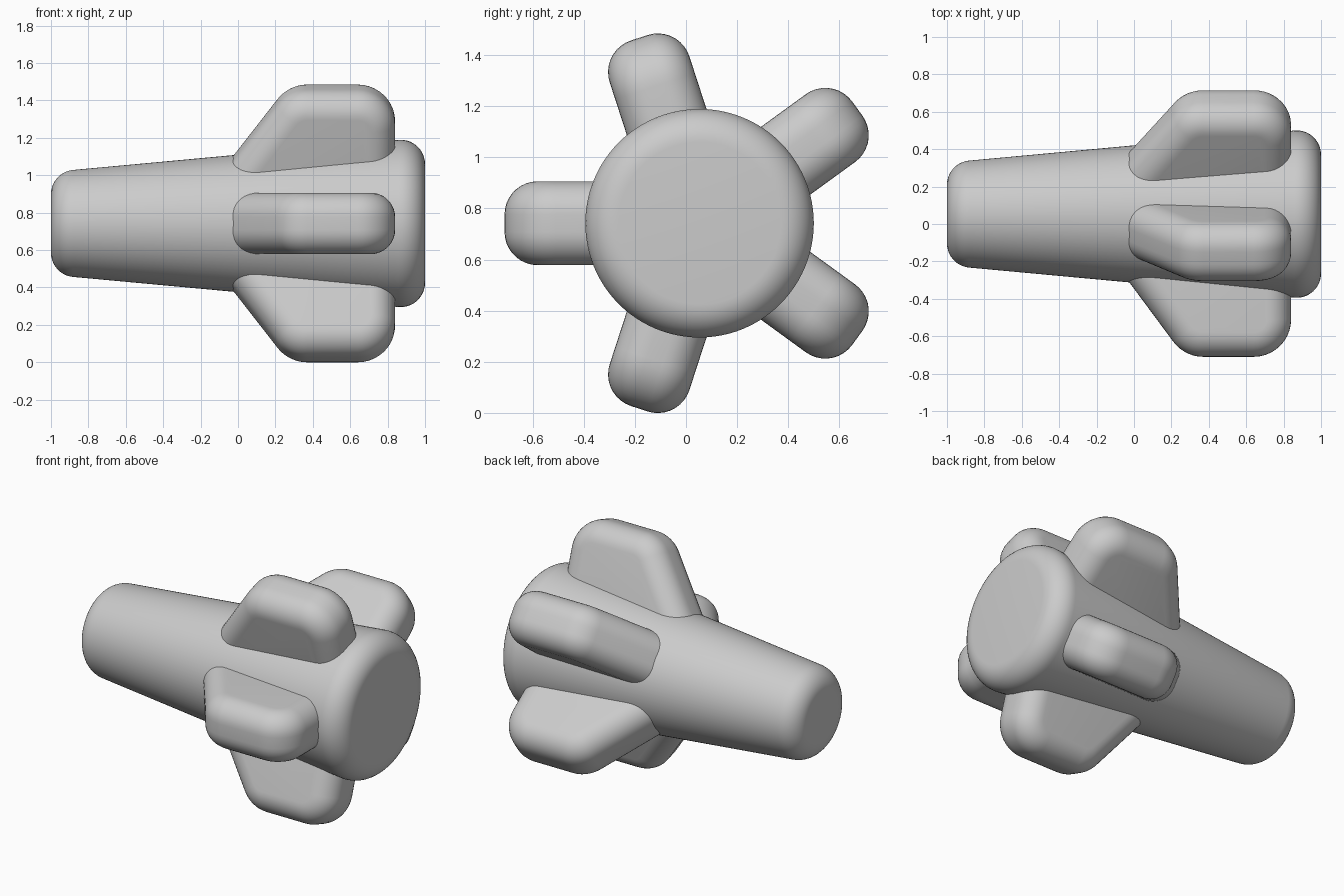
import bpy, bmesh, math
from mathutils import Vector

if "Cube" in bpy.data.objects:
    bpy.data.objects.remove(bpy.data.objects["Cube"])

CY, CZ = 0.053, 0.742          # body axis position


def finish(name, bm):
    bmesh.ops.recalc_face_normals(bm, faces=bm.faces)
    me = bpy.data.meshes.new(name)
    bm.to_mesh(me)
    bm.free()
    ob = bpy.data.objects.new(name, me)
    bpy.context.collection.objects.link(ob)
    bpy.ops.object.select_all(action='DESELECT')
    ob.select_set(True)
    bpy.context.view_layer.objects.active = ob
    bpy.ops.object.shade_smooth_by_angle(angle=math.radians(30))


def corner_arcs(points, radius):
    """Arc centre and unit direction for each sample of a rounded convex polygon (counter-clockwise)."""
    out = []
    n = len(points)
    for i in range(n):
        p, q, r = (Vector(points[(i + k) % n]) for k in (-1, 0, 1))
        d1, d2 = (q - p).normalized(), (r - q).normalized()
        n1, n2 = Vector((d1.y, -d1.x)), Vector((d2.y, -d2.x))
        bis = (n1 + n2).normalized()
        centre = q - bis * (radius / bis.dot(n1))
        a1 = math.atan2(n1.y, n1.x)
        turn = math.acos(max(-1, min(1, n1.dot(n2))))
        for k in range(11):
            a = a1 + turn * k / 10
            out.append((centre, Vector((math.cos(a), math.sin(a)))))
    return out


def loft(bm, rings):
    rings = [[bm.verts.new(c) for c in ring] for ring in rings]
    for a, b in zip(rings, rings[1:]):
        for i in range(len(a)):
            j = (i + 1) % len(a)
            bm.faces.new((a[i], a[j], b[j], b[i]))
    bm.faces.new(rings[0])
    bm.faces.new(rings[-1])


# tapered body with rounded ends, turned around x
F = 0.13
section = [(-1, -0.275), (1, -0.46), (1, 0.46), (-1, 0.275)]
profile = [c + d * F for c, d in corner_arcs(section, F)][22:]
profile = [(p.x, p.y) for p in profile]
bm = bmesh.new()
SEG = 96
loft(bm, [[(x, CY + r * math.cos(2 * math.pi * k / SEG), CZ + r * math.sin(2 * math.pi * k / SEG))
           for k in range(SEG)] for x, r in profile])
finish("body", bm)

# five fins: rounded outline (x, radial), with a rounded rim on both sides
R, HALF = 0.2, 0.164
outline = [(-0.12, -0.12), (0.84, -0.12), (0.84, 0.763), (0.27, 0.763), (-0.12, 0.237)]
arcs = corner_arcs(outline, R)
steps = [math.radians(-90 + 10 * k) for k in range(19)]
for i in range(5):
    a = math.radians(180 + 72 * i)
    ca, sa = math.cos(a), math.sin(a)
    rings = []
    for side, angles in ((-1, steps[:10]), (1, steps[9:])):
        for t in angles:
            inset = F * (1 - math.cos(t))
            w = side * (HALF - F) + F * math.sin(t)
            ring = []
            for c, d in arcs:
                p = c + d * (R - inset)
                ring.append((p.x, CY + p.y * ca - w * sa, CZ + p.y * sa + w * ca))
            rings.append(ring)
    bm = bmesh.new()
    loft(bm, rings)
    finish(f"fin_{i + 1}", bm)
